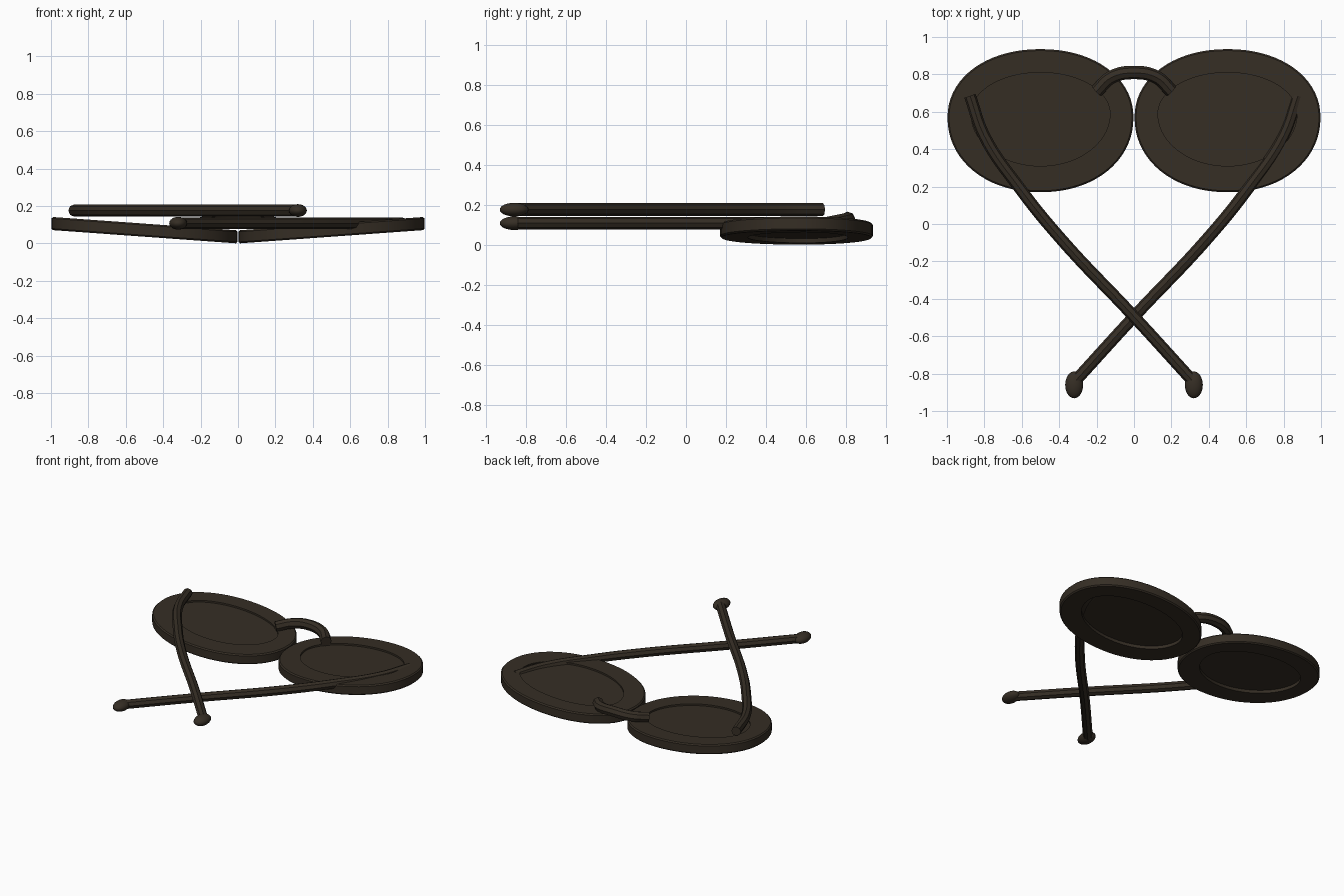
import bpy, bmesh, math

if "Cube" in bpy.data.objects:
    bpy.data.objects.remove(bpy.data.objects["Cube"])

brown = bpy.data.materials.new("dark brown")
brown.diffuse_color = (0.036, 0.027, 0.018, 1)
brown.use_nodes = True
brown.node_tree.nodes["Principled BSDF"].inputs["Base Color"].default_value = brown.diffuse_color


def add_object(name, mesh, angle=35):
    obj = bpy.data.objects.new(name, mesh)
    bpy.context.collection.objects.link(obj)
    mesh.materials.clear()
    mesh.materials.append(brown)
    bpy.ops.object.select_all(action='DESELECT')
    obj.select_set(True)
    bpy.context.view_layer.objects.active = obj
    bpy.ops.object.shade_smooth_by_angle(angle=math.radians(angle))
    return obj


def oval(cy, rx, up, down, power, n=72):
    """Rounded outline about x = 0 with separate upper and lower heights."""
    pts = []
    for i in range(n):
        a = math.tau * i / n
        c, s = math.cos(a), math.sin(a)
        x = rx * math.copysign(abs(c) ** (2 / power), c)
        y = (up if s > 0 else down) * math.copysign(abs(s) ** (2 / power), s)
        pts.append((x, cy + y))
    return pts


def lens(name, side):
    """Thick rim with a recessed pane, rising towards its outer edge."""
    outer = oval(0.57, 0.497, 0.365, 0.4, 2.1)
    bevel = oval(0.57, 0.489, 0.357, 0.392, 2.1)
    inner = oval(0.59, 0.372, 0.22, 0.28, 2.0)
    rings = [(inner, 0.022), (inner, 0.0), (bevel, 0.0), (outer, 0.008),
             (outer, 0.062), (bevel, 0.07), (inner, 0.07), (inner, 0.058)]
    bm = bmesh.new()
    loops = []
    for pts, z in rings:
        loops.append([bm.verts.new((side * (0.5 + x), y, z + 0.072 * (0.5 + x)))
                      for x, y in pts])
    for a, b in zip(loops, loops[1:]):
        for i in range(len(a)):
            j = (i + 1) % len(a)
            bm.faces.new((a[i], a[j], b[j], b[i]))
    bm.faces.new(loops[0])
    bm.faces.new(loops[-1])
    bmesh.ops.recalc_face_normals(bm, faces=bm.faces)
    mesh = bpy.data.meshes.new(name)
    bm.to_mesh(mesh)
    bm.free()
    add_object(name, mesh)


def tube(name, points, radius):
    """Round bar swept along a smooth path."""
    curve = bpy.data.curves.new(name, 'CURVE')
    curve.dimensions = '3D'
    curve.bevel_depth = radius
    curve.bevel_resolution = 2
    curve.use_fill_caps = True
    spline = curve.splines.new('BEZIER')
    spline.resolution_u = 8
    spline.bezier_points.add(len(points) - 1)
    for p, co in zip(spline.bezier_points, points):
        p.co = co
        p.handle_left_type = p.handle_right_type = 'AUTO'
    temp = bpy.data.objects.new(name + "_path", curve)
    bpy.context.collection.objects.link(temp)
    deps = bpy.context.evaluated_depsgraph_get()
    mesh = bpy.data.meshes.new_from_object(temp.evaluated_get(deps))
    bpy.data.objects.remove(temp)
    add_object(name, mesh, 40)


def tip(name, x, z):
    """Rounded knob on the end of an arm."""
    bm = bmesh.new()
    bmesh.ops.create_uvsphere(bm, u_segments=20, v_segments=12, radius=1)
    for v in bm.verts:
        v.co = (x + v.co.x * 0.048, -0.86 + v.co.y * 0.072, z + v.co.z * 0.034)
    mesh = bpy.data.meshes.new(name)
    bm.to_mesh(mesh)
    bm.free()
    add_object(name, mesh, 60)


# Lenses, and arms folded across each other at two heights
arm_path = [(-0.877, 0.685), (-0.80, 0.47), (-0.61, 0.19),
            (-0.395, -0.075), (0, -0.495), (0.31, -0.835)]
for label, side, z in (("left", 1, 0.176), ("right", -1, 0.108)):
    lens(label + "_lens", -side)
    # the lower arm sinks into its lens
    tube(label + "_arm", [(side * x, y, z) for x, y in arm_path], 0.032)
    tip(label + "_arm_tip", side * 0.32, z)

# Arched nose bridge
tube("bridge", [(-0.20, 0.71, 0.105), (-0.12, 0.785, 0.12), (0, 0.81, 0.13),
                (0.12, 0.785, 0.12), (0.20, 0.71, 0.105)], 0.036)
